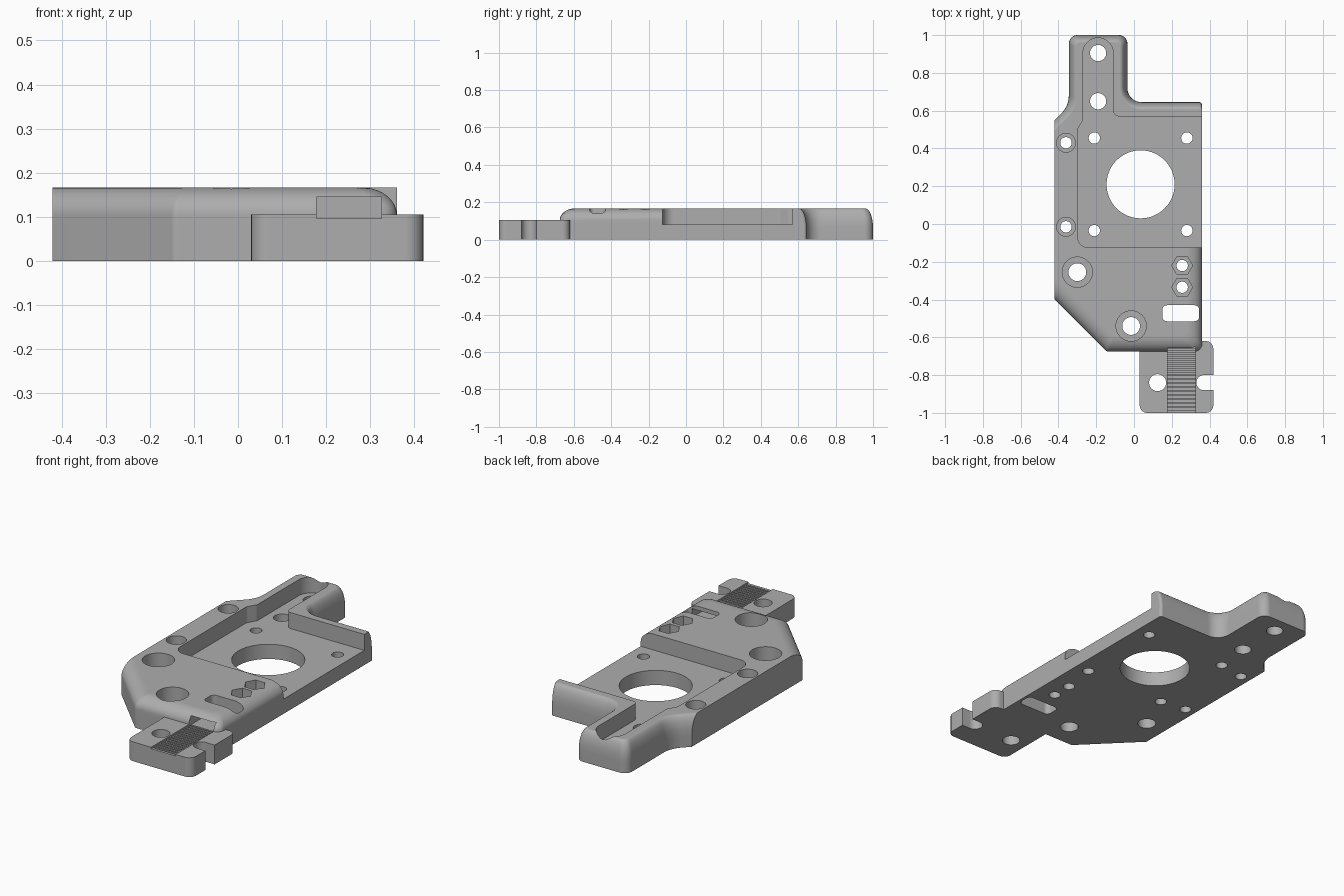
import bpy, bmesh, math
from mathutils import Vector

cube = bpy.data.objects.get("Cube")
if cube:
    bpy.data.objects.remove(cube, do_unlink=True)

TOP, TAB_TOP, FLOOR = 0.167, 0.105, 0.08

grey = bpy.data.materials.new("plain_grey")
grey.use_nodes = True
colour = (0.42, 0.42, 0.42, 1)
grey.diffuse_color = colour
grey.node_tree.nodes["Principled BSDF"].inputs["Base Color"].default_value = colour


def fillet(corners, steps=8):
    """Round each (x, y, radius) corner of a polygon."""
    out = []
    for i, (x, y, r) in enumerate(corners):
        p = Vector((x, y))
        if r <= 0:
            out.append(p)
            continue
        a = (Vector(corners[i - 1][:2]) - p).normalized()
        b = (Vector(corners[(i + 1) % len(corners)][:2]) - p).normalized()
        half = a.angle(b) / 2
        start = p + a * (r / math.tan(half))
        centre = p + (a + b).normalized() * (r / math.sin(half))
        arm = start - centre
        sweep = math.pi - 2 * half
        if a.x * b.y - a.y * b.x > 0:
            sweep = -sweep
        for k in range(steps + 1):
            t = sweep * k / steps
            out.append(centre + Vector((arm.x * math.cos(t) - arm.y * math.sin(t),
                                        arm.x * math.sin(t) + arm.y * math.cos(t))))
    return out


def loft(name, layers):
    """Solid through a stack of (outline, z) layers."""
    bm = bmesh.new()
    rings = [[bm.verts.new((p.x, p.y, z)) for p in pts] for pts, z in layers]
    for lo, hi in zip(rings, rings[1:]):
        for i in range(len(lo)):
            j = (i + 1) % len(lo)
            bm.faces.new((lo[i], lo[j], hi[j], hi[i]))
    bm.faces.new(rings[0])
    bm.faces.new(rings[-1])
    bmesh.ops.recalc_face_normals(bm, faces=bm.faces)
    mesh = bpy.data.meshes.new(name)
    bm.to_mesh(mesh)
    bm.free()
    mesh.materials.append(grey)
    obj = bpy.data.objects.new(name, mesh)
    bpy.context.scene.collection.objects.link(obj)
    return obj


def prism(name, corners, z0, z1):
    pts = fillet(corners)
    return loft(name, [(pts, z0), (pts, z1)])


def box(x0, x1, y0, y1, z0, z1, r=0):
    return prism("cutter", [(x0, y0, r), (x1, y0, r), (x1, y1, r), (x0, y1, r)], z0, z1)


def bore(x, y, r, z0=-0.1, sides=40):
    pts = [Vector((x + r * math.cos(math.tau * k / sides),
                   y + r * math.sin(math.tau * k / sides))) for k in range(sides)]
    return loft("cutter", [(pts, z0), (pts, 0.3)])


def body_outline(f, b):
    """Plate outline, inset by f at the front and by b at the back."""
    return fillet([
        (-0.42, -0.40 + 1.41 * f, 0), (-0.145 + 0.41 * f, -0.675 + f, 0.02),
        (0.36 - f, -0.675 + f, 0.04), (0.36 - f, -0.1, 0), (0.36, 0.0, 0),
        (0.36, 0.645 - b, 0.015), (-0.035 - b, 0.645 - b, 0.075 + b),
        (-0.035 - b, 1 - b, 0.045 - b / 2), (-0.345 + b, 1 - b, 0.045 - b / 2),
        (-0.345 + b, 0.625 - 0.41 * b, 0.14), (-0.42, 0.55 - 1.41 * b, 0)])


def inset(z, start, width):
    t = max(0, z - start) / (TOP - start)
    return width * (1 - math.sqrt(max(0, 1 - t * t)))


# Main plate with rounded upper edges
levels = [0, 0.06, 0.085] + [TAB_TOP + (TOP - TAB_TOP) * math.sin(math.pi / 2 * k / 10)
                             for k in range(11)]
plate = loft("mounting_plate", [
    (body_outline(inset(z, TAB_TOP, 0.08), inset(z, 0.06, 0.04)), z) for z in levels])

# Front clamp tab
tab = prism("clamp_tab", [(0.03, -1, 0.04), (0.42, -1, 0.04),
                          (0.42, -0.62, 0.04), (0.03, -0.62, 0)], 0, TAB_TOP)

# Motor pocket with the channel along the arm
cutters = [prism("cutter", [
    (0.5, -0.125, 0), (0.5, 0.57, 0), (-0.11, 0.57, 0.03), (-0.11, 0.985, 0.0799),
    (-0.27, 0.985, 0.0799), (-0.27, 0.55, 0.03), (-0.30, 0.5, 0.03),
    (-0.30, -0.125, 0.06)], FLOOR, 0.3)]

# Motor opening, its screw holes and the arm holes
cutters.append(bore(0.035, 0.21, 0.18, sides=72))
cutters += [bore(x, y, 0.03) for x in (-0.21, 0.28) for y in (-0.035, 0.455)]
cutters += [bore(-0.19, y, 0.043) for y in (0.65, 0.905)]

# Counterbored holes
for x, y, hole, sink in ((-0.30, -0.255, 0.047, 0.08), (-0.015, -0.54, 0.047, 0.08),
                         (-0.36, 0.43, 0.03, 0.05), (-0.36, -0.015, 0.03, 0.05)):
    cutters += [bore(x, y, hole), bore(x, y, sink, FLOOR)]

# Hexagonal nut seats
for y in (-0.22, -0.335):
    cutters += [bore(0.255, y, 0.03), bore(0.255, y, 0.055, FLOOR, 6)]

# Strap slot, strap tunnel and toothed clamp track
cutters.append(box(0.15, 0.345, -0.515, -0.43, -0.1, 0.3, 0.025))
cutters.append(box(0.178, 0.325, -1.1, -0.47, 0.097, 0.145))
cutters += [box(0.178, 0.325, y, y + 0.011, 0.083, 0.12)
            for y in (-0.985 + 0.021 * k for k in range(16))]

# Tab screw hole and open side slot
cutters.append(bore(0.125, -0.84, 0.045))
cutters.append(prism("cutter", [(0.33, -0.88, 0.0399), (0.5, -0.88, 0),
                                (0.5, -0.80, 0), (0.33, -0.80, 0.0399)], -0.1, 0.3))

# Apply the booleans and remove the helpers
helpers = [tab] + cutters
for tool in helpers:
    tool.hide_render = True
    mod = plate.modifiers.new("cut", 'BOOLEAN')
    mod.operation = 'UNION' if tool is tab else 'DIFFERENCE'
    mod.solver = 'EXACT'
    mod.object = tool
bpy.context.view_layer.update()
result = bpy.data.meshes.new_from_object(
    plate.evaluated_get(bpy.context.evaluated_depsgraph_get()))
plate.modifiers.clear()
plate.data = result
for tool in helpers:
    bpy.data.objects.remove(tool, do_unlink=True)

# Smooth curved walls, crisp edges
bpy.ops.object.select_all(action='DESELECT')
plate.select_set(True)
bpy.context.view_layer.objects.active = plate
bpy.ops.object.shade_smooth_by_angle(angle=math.radians(30))
weighted = plate.modifiers.new("weighted_normals", 'WEIGHTED_NORMAL')
weighted.keep_sharp = True
